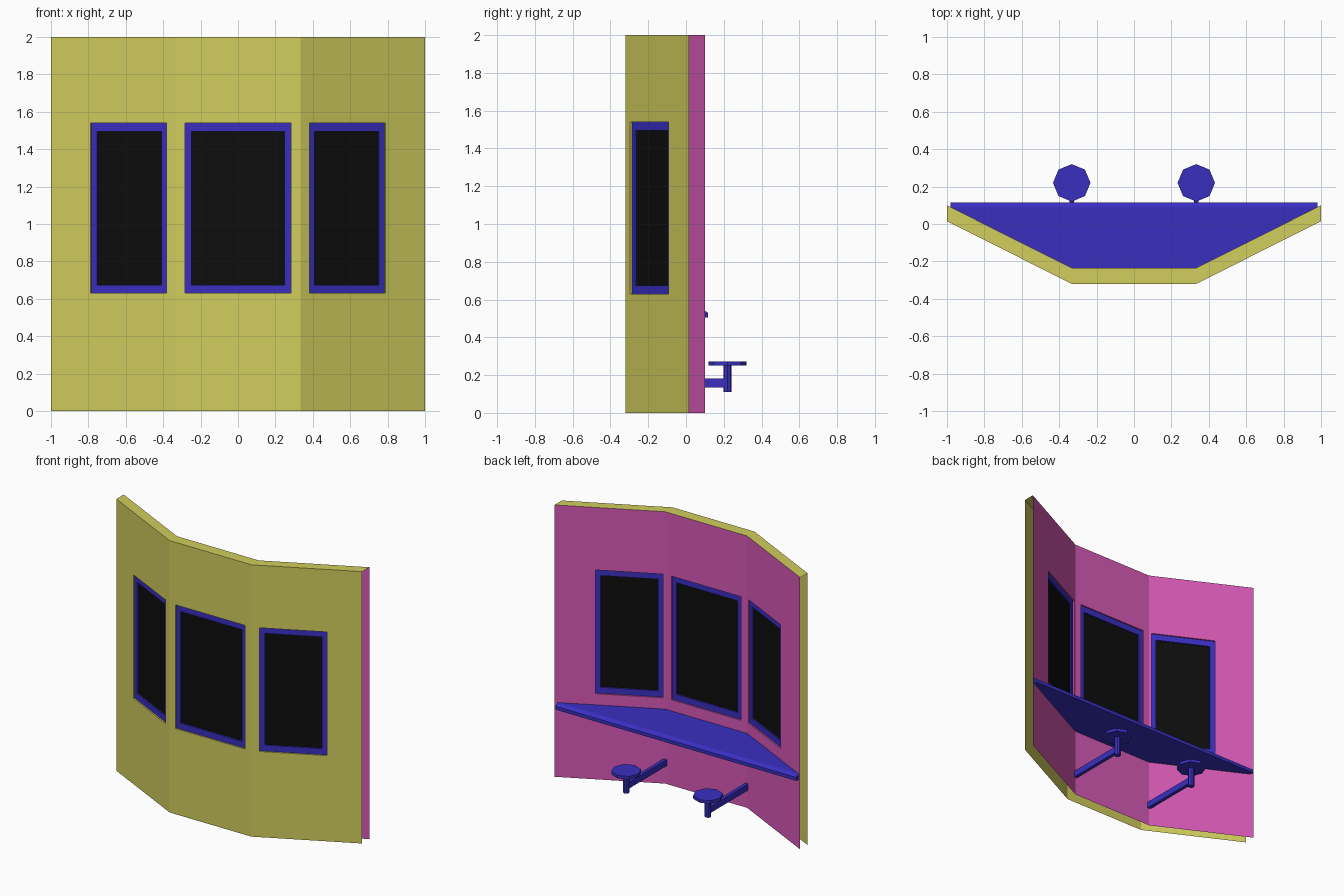
import bpy, bmesh
from mathutils import Vector, Matrix

if "Cube" in bpy.data.objects:
    bpy.data.objects.remove(bpy.data.objects["Cube"])


def material(name, rgb):
    m = bpy.data.materials.new(name)
    m.use_nodes = True
    m.diffuse_color = (*rgb, 1)
    m.node_tree.nodes["Principled BSDF"].inputs["Base Color"].default_value = (*rgb, 1)
    return m


yellow = material("yellow", (0.64, 0.61, 0.11))
pink = material("pink", (0.68, 0.1, 0.47))
blue = material("blue", (0.041, 0.028, 0.53))
black = material("black", (0.004, 0.004, 0.004))


def finish(name, bm, mat):
    mesh = bpy.data.meshes.new(name)
    bm.to_mesh(mesh)
    bm.free()
    mesh.materials.append(mat)
    obj = bpy.data.objects.new(name, mesh)
    bpy.context.collection.objects.link(obj)
    return obj


def box(bm, size, matrix):
    bmesh.ops.create_cube(bm, size=1, matrix=matrix @ Matrix.Diagonal((*size, 1)))


def prism(name, points, z0, z1, mat):
    bm = bmesh.new()
    face = bm.faces.new([bm.verts.new((x, y, z0)) for x, y in points])
    ext = bmesh.ops.extrude_face_region(bm, geom=[face])
    verts = [g for g in ext["geom"] if isinstance(g, bmesh.types.BMVert)]
    bmesh.ops.translate(bm, verts=verts, vec=(0, 0, z1 - z0))
    bmesh.ops.recalc_face_normals(bm, faces=bm.faces[:])
    return finish(name, bm, mat)


# Wall outline and window openings, from -x to +x
HEIGHT, GAP, RECESS, BAR = 2.0, 0.085, 0.01, 0.034
SILL, HEAD = 0.63, 1.54
outline = [Vector(p) for p in ((-1, 0.015, 0), (-0.333, -0.32, 0),
                               (0.333, -0.32, 0), (1, 0.015, 0))]
openings = [(-0.788, -0.382), (-0.283, 0.283), (0.382, 0.788)]
names = ["right", "centre", "left"]
up = Vector((0, 0, 1))
back = Vector((0, GAP, 0))


def sheet_panel(bm, corners, hole, inward, flip):
    """Wall panel with a window hole and a shallow reveal."""
    rings = [corners, hole, [p + inward * RECESS for p in hole]]
    rings = [[bm.verts.new(p) for p in ring] for ring in rings]
    for r, s in zip(rings, rings[1:]):
        for i in range(4):
            j = (i + 1) % 4
            quad = [r[i], r[j], s[j], s[i]]
            bm.faces.new(quad[::-1] if flip else quad)


outer, inner = bmesh.new(), bmesh.new()
for name, a, b, (x0, x1) in zip(names, outline, outline[1:], openings):
    along = (b - a).normalized()
    normal = up.cross(along)            # points to the back
    depth = back.dot(normal)
    p0, p1 = (a.lerp(b, (x - a.x) / (b.x - a.x)) for x in (x0, x1))

    def rect(p, q, low, high):
        return [p + up * low, q + up * low, q + up * high, p + up * high]

    hole = rect(p0, p1, SILL, HEAD)
    sheet_panel(outer, rect(a, b, 0, HEIGHT), hole, normal, False)
    sheet_panel(inner, rect(a + back, b + back, 0, HEIGHT),
                [p + normal * depth for p in hole], -normal, True)

    # Window frame bars and glass, set into the wall thickness
    centre = (p0 + p1) / 2 + normal * depth / 2 + up * (SILL + HEAD) / 2
    place = Matrix((along, normal, up)).transposed().to_4x4()
    place.translation = centre
    width, tall = (p1 - p0).length, HEAD - SILL
    thick = depth - 2 * RECESS
    bm = bmesh.new()
    for side in (-1, 1):
        box(bm, (BAR, thick, tall),
            place @ Matrix.Translation((side * (width - BAR) / 2, 0, 0)))
        box(bm, (width - 2 * BAR, thick, BAR * 1.3),
            place @ Matrix.Translation((0, 0, side * (tall - BAR * 1.3) / 2)))
    finish(name + "_window_frame", bm, blue)
    bm = bmesh.new()
    box(bm, (width - BAR, thick - 0.022, tall - BAR), place)
    finish(name + "_window_glass", bm, black)

# Outer and inner wall skins, open at the ends and underneath
for name, bm, mat in (("outer_wall", outer, yellow), ("inner_wall", inner, pink)):
    bmesh.ops.remove_doubles(bm, verts=bm.verts[:], dist=0.0001)
    finish(name, bm, mat)

# Cap along the top of the wall
bm = bmesh.new()
for a, b in zip(outline, outline[1:]):
    bm.faces.new([bm.verts.new(p + up * HEIGHT) for p in (a, b, b + back, a + back)])
bmesh.ops.remove_doubles(bm, verts=bm.verts[:], dist=0.0001)
finish("wall_top", bm, yellow)

# Counter filling the bay, with a sloped back lip
prism("counter", [(-0.98, 0.09), (-0.333, -0.235), (0.333, -0.235), (0.98, 0.09)],
      0.505, 0.548, blue)
lip = prism("counter_lip", [(-0.98, 0.09), (0.98, 0.09), (0.98, 0.116), (-0.98, 0.116)],
            0.505, 0.548, blue)
for v in lip.data.vertices:
    if v.co.y > 0.1 and v.co.z > 0.52:
        v.co.z = 0.53

# Stools: octagonal seat and post on an arm fixed to the wall
for name, x in (("right", -0.333), ("left", 0.333)):
    for part, radius, z0, z1 in (("seat", 0.1, 0.25, 0.272), ("post", 0.022, 0.11, 0.255)):
        bm = bmesh.new()
        bmesh.ops.create_cone(bm, cap_ends=True, segments=8, radius1=radius, radius2=radius,
                              depth=z1 - z0, matrix=Matrix.Translation((x, 0.22, (z0 + z1) / 2)))
        finish(f"{name}_stool_{part}", bm, blue)
    bm = bmesh.new()
    box(bm, (0.026, 0.45, 0.046), Matrix.Translation((x, -0.012, 0.158)))
    finish(name + "_stool_arm", bm, blue)
